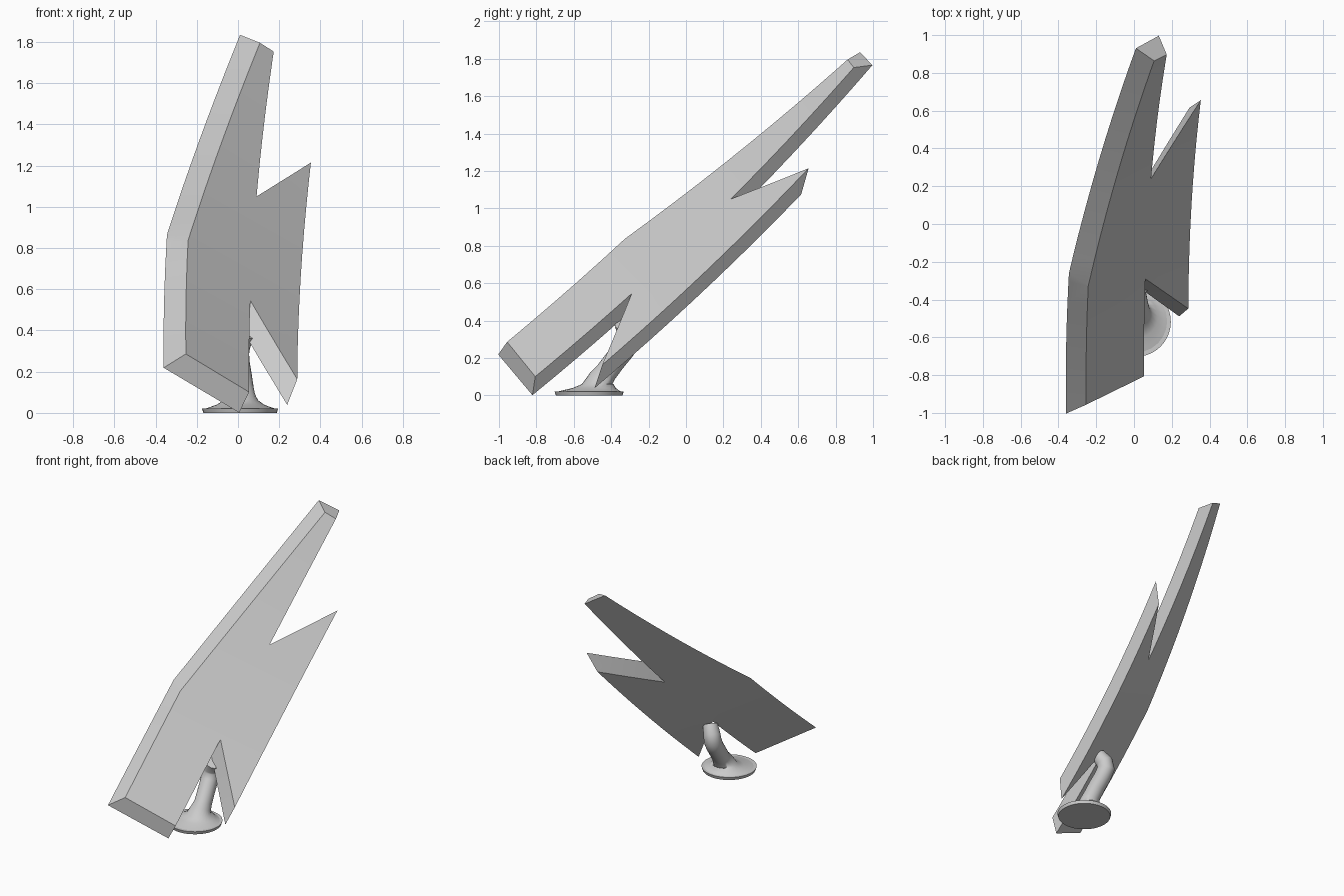
import bpy, bmesh
from mathutils import Vector, Matrix
from math import cos, sin, tau

if "Cube" in bpy.data.objects:
    bpy.data.objects.remove(bpy.data.objects["Cube"])

grey = bpy.data.materials.new("light_grey")
grey.use_nodes = True
COLOUR = (0.6, 0.6, 0.6, 1)
grey.diffuse_color = COLOUR
grey.node_tree.nodes["Principled BSDF"].inputs["Base Color"].default_value = COLOUR


def finish(name, bm, angle=0.6):
    bmesh.ops.recalc_face_normals(bm, faces=bm.faces[:])
    mesh = bpy.data.meshes.new(name)
    bm.to_mesh(mesh)
    bm.free()
    mesh.materials.append(grey)
    obj = bpy.data.objects.new(name, mesh)
    bpy.context.collection.objects.link(obj)
    bpy.ops.object.select_all(action="DESELECT")
    bpy.context.view_layer.objects.active = obj
    obj.select_set(True)
    bpy.ops.object.shade_smooth_by_angle(angle=angle)
    return obj


def bridge(bm, a, b):
    for i in range(len(a)):
        j = (i + 1) % len(a)
        bm.faces.new((a[i], a[j], b[j], b[i]))


# Notched slab: two flat outlines, sliced across its length, then bowed
normal = Vector((0.617, -0.571, 0.542)).normalized()
along = Vector((0, 0.69, 0.727)).normalized()
front = [(-.26, -.95, .28), (-.25, -.32, .83), (.10, .87, 1.79),
         (.17, .90, 1.75), (.09, .24, 1.05), (.36, .65, 1.22),
         (.295, -.455, .17), (.06, -.29, .545), (.053, -.805, .10)]
back = [(-.365, -1, .215), (-.345, -.26, .865), (.005, .935, 1.83),
        (.13, .998, 1.765), (.03, .20, .90), (.30, .61, 1.08),
        (.24, -.49, .04), (.005, -.32, .425), (.01, -.825, .005)]


def flat_ring(bm, points, depth):
    ring = []
    for p in map(Vector, points):
        ring.append(bm.verts.new(p + normal * (depth - p.dot(normal))))
    return ring


bm = bmesh.new()
front_ring = flat_ring(bm, front, .486)
back_ring = flat_ring(bm, back, .402)
bm.faces.new(front_ring)
bm.faces.new(back_ring[::-1])
bridge(bm, front_ring, back_ring)
for step in range(1, 16):
    bmesh.ops.bisect_plane(bm, geom=bm.verts[:] + bm.edges[:] + bm.faces[:],
                           plane_co=along * (-.57 + step * .16), plane_no=along)
for v in bm.verts:
    v.co += normal * .043 * (v.co.dot(along) - .72) ** 2
finish("notched_slab", bm)

# Round foot
bm = bmesh.new()
bmesh.ops.create_cone(bm, cap_ends=True, segments=40, radius1=.178, radius2=.185,
                      depth=.022, matrix=Matrix.Translation((.01, -.518, .011)))
finish("round_foot", bm)

# Flared, bent neck lofted from the foot to the back of the slab
path = [(.01, -.518, .018, .178), (.01, -.51, .027, .15), (.012, -.49, .04, .115),
        (.014, -.472, .06, .085), (.016, -.455, .085, .068), (.016, -.43, .12, .06),
        (.008, -.385, .18, .059), (-.002, -.335, .24, .059), (-.006, -.305, .29, .06),
        (.004, -.308, .335, .058), (.035, -.335, .39, .05)]
centres = [Vector(p[:3]) for p in path]
bm = bmesh.new()
rings = []
for i, c in enumerate(centres):
    nxt, prev = centres[min(i + 1, len(path) - 1)], centres[max(i - 1, 0)]
    tilt = Vector((0, 0, 1)).rotation_difference(nxt - prev)
    if i < 4:
        tilt.identity()
    r = path[i][3]
    rings.append([bm.verts.new(c + tilt @ Vector((r * cos(tau * k / 24), r * sin(tau * k / 24), 0)))
                  for k in range(24)])
for a, b in zip(rings, rings[1:]):
    bridge(bm, a, b)
bm.faces.new(rings[0][::-1])
bm.faces.new(rings[-1])
finish("bent_neck", bm, 1.0)
